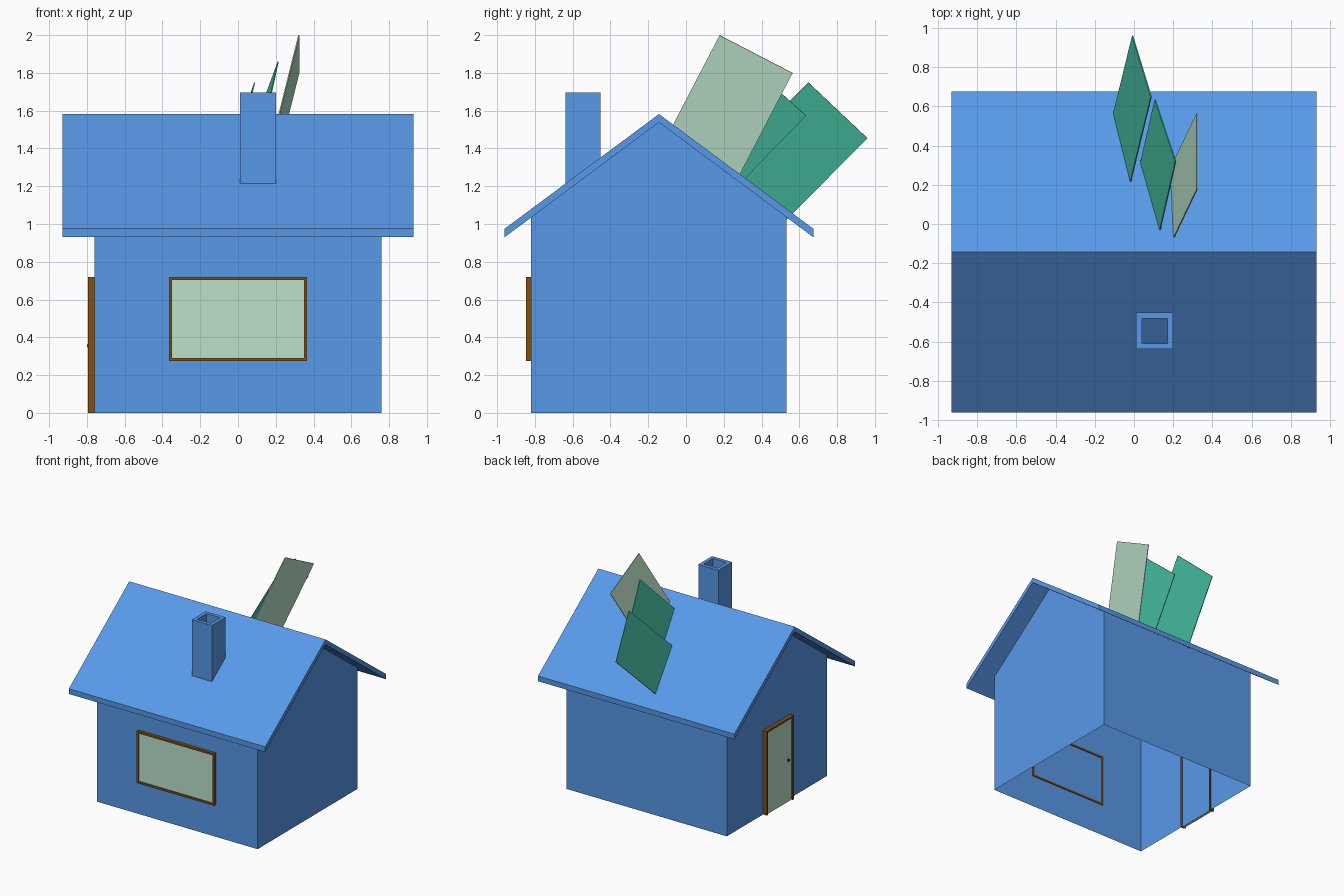
import bpy, bmesh
from mathutils import Vector

if "Cube" in bpy.data.objects:
    bpy.data.objects.remove(bpy.data.objects["Cube"])


def material(name, rgb):
    m = bpy.data.materials.new(name)
    m.diffuse_color = (*rgb, 1)
    m.use_nodes = True
    m.node_tree.nodes["Principled BSDF"].inputs["Base Color"].default_value = m.diffuse_color
    return m


BLUE = material("blue", (0.098, 0.319, 0.807))
BROWN = material("brown", (0.22, 0.08, 0.007))
GLASS = material("pale_green", (0.50, 0.76, 0.59))
TEAL = material("teal", (0.065, 0.546, 0.376))
BLACK = material("black", (0.01, 0.01, 0.01))


def finish(name, bm, mat):
    bmesh.ops.recalc_face_normals(bm, faces=bm.faces)
    me = bpy.data.meshes.new(name)
    bm.to_mesh(me)
    bm.free()
    me.materials.append(mat)
    ob = bpy.data.objects.new(name, me)
    bpy.context.collection.objects.link(ob)
    return ob


def prism(name, profile, shift, mat, skip=()):
    """Extrude a planar outline by a vector, leaving out the listed sides."""
    bm = bmesh.new()
    a = [bm.verts.new(p) for p in profile]
    b = [bm.verts.new(Vector(p) + Vector(shift)) for p in profile]
    n = len(a)
    bm.faces.new(a)
    bm.faces.new(b[::-1])
    for i in range(n):
        if i not in skip:
            j = (i + 1) % n
            bm.faces.new((a[i], b[i], b[j], a[j]))
    return finish(name, bm, mat)


def box(name, x, y, z, mat):
    return prism(name, [(x[0], y[0], z[0]), (x[1], y[0], z[0]),
                        (x[1], y[1], z[0]), (x[0], y[1], z[0])],
                 (0, 0, z[1] - z[0]), mat)


# walls: gabled shell, open at the bottom and under the roof
RIDGE = -0.143
outline = [(-0.82, 0), (0.533, 0), (0.533, 1.037), (RIDGE, 1.538), (-0.82, 1.037)]
prism("walls", [(-0.76, y, z) for y, z in outline], (1.52, 0, 0), BLUE, skip=(0, 2, 3))

# roof: folded slab overhanging all round
slab = [(-0.96, 0.93), (RIDGE, 1.538), (0.674, 0.93),
        (0.674, 0.975), (RIDGE, 1.582), (-0.96, 0.975)]
prism("roof", [(-0.93, y, z) for y, z in slab], (1.86, 0, 0), BLUE)

# chimney: hollow square tube standing on the front slope
bm = bmesh.new()
rings = []
for inset, z in ((0, 1.15), (0, 1.695), (0.03, 1.695), (0.03, 1.15)):
    x0, x1, y0, y1 = 0.01 + inset, 0.2 - inset, -0.638 + inset, -0.452 - inset
    rings.append([bm.verts.new((x, y, z)) for x, y in
                  ((x0, y0), (x1, y0), (x1, y1), (x0, y1))])
for r in range(4):
    lo, hi = rings[r], rings[(r + 1) % 4]
    for i in range(4):
        j = (i + 1) % 4
        bm.faces.new((lo[i], lo[j], hi[j], hi[i]))
finish("chimney", bm, BLUE)

# front window
T = 0.016
wx, wz, wy = 0.366, (0.275, 0.72), (-0.847, -0.813)
for side, s in (("left", -1), ("right", 1)):
    box(f"window_frame_{side}", sorted((s * wx, s * (wx - T))), wy, wz, BROWN)
for part, z in (("bottom", wz[0]), ("top", wz[1] - T)):
    box(f"window_frame_{part}", (-wx + T, wx - T), wy, (z, z + T), BROWN)
box("window_glass", (-wx + T, wx - T), (-0.836, -0.822), (wz[0] + T, wz[1] - T), GLASS)

# door on the left wall
dx, dy = (-0.795, -0.753), (-0.323, 0.043)
for side, y in (("front", dy[0]), ("back", dy[1] - T)):
    box(f"door_frame_{side}", dx, (y, y + T), (0, 0.72), BROWN)
box("door_frame_top", dx, (dy[0] + T, dy[1] - T), (0.72 - T, 0.72), BROWN)
box("door_panel", (-0.784, -0.762), (dy[0] + T, dy[1] - T), (0, 0.72 - T), GLASS)
bm = bmesh.new()
bmesh.ops.create_uvsphere(bm, u_segments=12, v_segments=8, radius=0.012)
bmesh.ops.translate(bm, verts=bm.verts, vec=(-0.787, -0.262, 0.355))
finish("door_knob", bm, BLACK)

# thin tilted sheets rising through the back slope
sheets = [
    ("sheet_right", (0.319, 0.178, 2.0), (0.319, 0.565, 1.80), (-0.125, -0.26, -0.50), GLASS),
    ("sheet_middle", (0.21, 0.32, 1.86), (0.105, 0.635, 1.575), (-0.082, -0.36, -0.372), TEAL),
    ("sheet_left", (0.085, 0.648, 1.75), (-0.01, 0.96, 1.455), (-0.107, -0.44, -0.443), TEAL),
]
for name, p, q, d, mat in sheets:
    p, q, d = Vector(p), Vector(q), Vector(d) * 1.06
    k = 1.18 if name == "sheet_right" else 1.0
    n = (q - p).cross(d).normalized() * 0.006
    if n.z > 0:
        n = -n
    prism(name, [p, q, q + d * k, p + d], n, mat)
